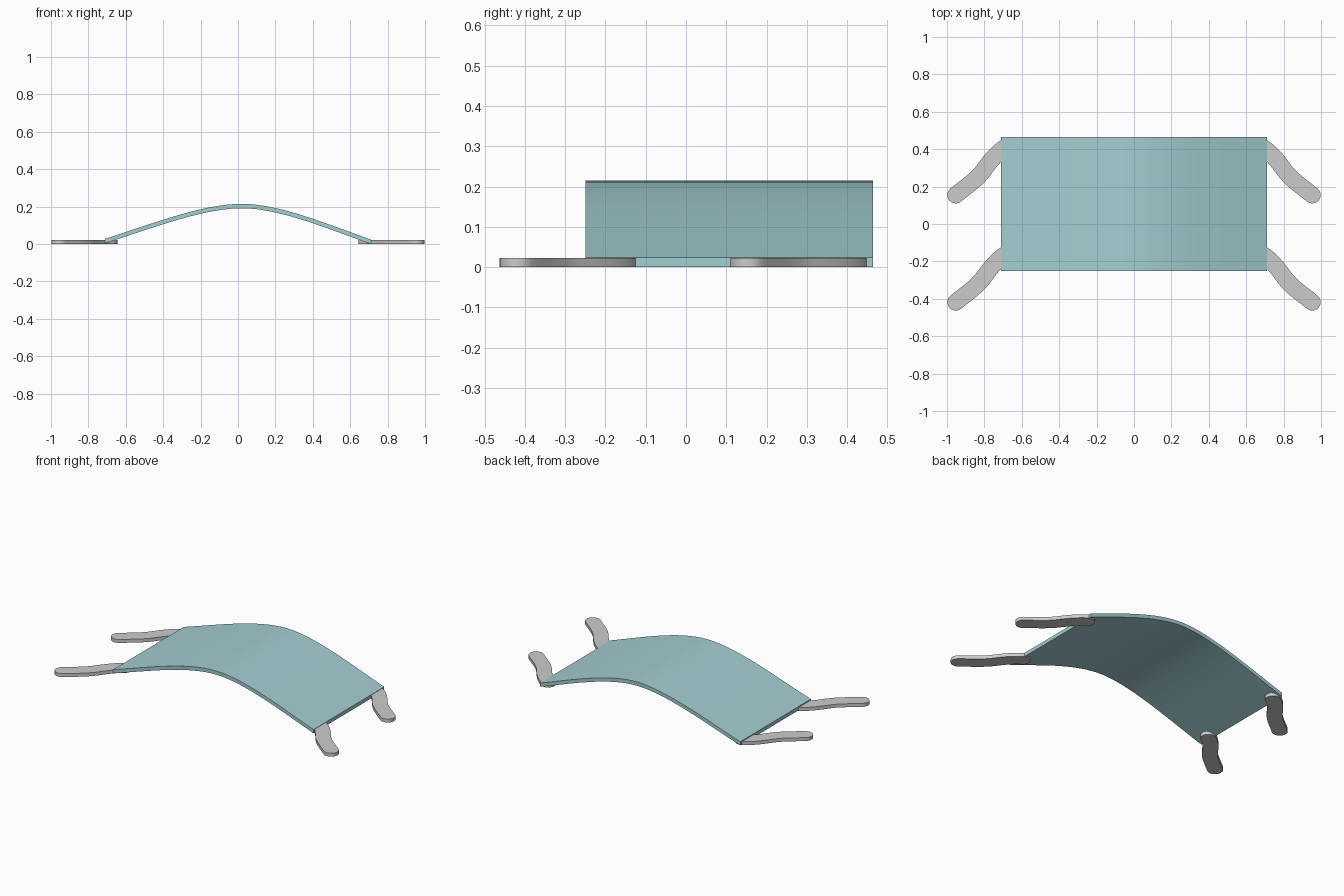
import bpy, bmesh
from math import pi, cos, sin, atan2
from mathutils import Vector
from mathutils.geometry import interpolate_bezier

if "Cube" in bpy.data.objects:
    bpy.data.objects.remove(bpy.data.objects["Cube"])


def bezier_chain(knots, steps):
    """knots: (handle_in, point, handle_out) triples"""
    pts = []
    for a, b in zip(knots, knots[1:]):
        seg = interpolate_bezier(Vector(a[1]), Vector(a[2]), Vector(b[0]), Vector(b[1]), steps)
        pts += seg if not pts else seg[1:]
    return pts


def extrude_outline(name, pts, vec, color=None):
    bm = bmesh.new()
    face = bm.faces.new([bm.verts.new(p) for p in pts])
    res = bmesh.ops.extrude_face_region(bm, geom=[face])
    bmesh.ops.translate(bm, vec=vec, verts=[v for v in res["geom"] if isinstance(v, bmesh.types.BMVert)])
    bmesh.ops.recalc_face_normals(bm, faces=bm.faces)
    mesh = bpy.data.meshes.new(name)
    bm.to_mesh(mesh)
    bm.free()
    obj = bpy.data.objects.new(name, mesh)
    bpy.context.collection.objects.link(obj)
    if color:
        mat = bpy.data.materials.new(name + "_material")
        mat.diffuse_color = color
        mat.use_nodes = True
        mat.node_tree.nodes["Principled BSDF"].inputs["Base Color"].default_value = mat.diffuse_color
        mesh.materials.append(mat)
    bpy.ops.object.select_all(action='DESELECT')
    obj.select_set(True)
    bpy.context.view_layer.objects.active = obj
    bpy.ops.object.shade_smooth_by_angle(angle=pi / 6)
    return obj


# Arched panel: bottom curve plus the same curve raised by the thickness
arch = bezier_chain([
    ((-0.71, 0.004), (-0.71, 0.004), (-0.47, 0.080)),
    ((-0.19, 0.191), (0.02, 0.191), (0.22, 0.191)),
    ((0.47, 0.085), (0.71, 0.0), (0.71, 0.0))], 16)
outline = [Vector((p.x, -0.25, p.y)) for p in arch]
outline += [Vector((p.x, -0.25, p.y + 0.024)) for p in reversed(arch)]
extrude_outline("arched_panel", outline, Vector((0, 0.715, 0)), (0.37, 0.62, 0.65, 1))

# Wavy flat legs with rounded ends, mirrored left and right
RADIUS = 0.045
path = bezier_chain([
    ((0.69, -0.165), (0.69, -0.165), (0.735, -0.192)),
    ((0.775, -0.245), (0.805, -0.287), (0.84, -0.335)),
    ((0.90, -0.375), (0.953, -0.418), (0.953, -0.418))], 10)


def leg_outline():
    left, right, angles = [], [], []
    for i, p in enumerate(path):
        d = path[min(i + 1, len(path) - 1)] - path[max(i - 1, 0)]
        a = atan2(d.y, d.x)
        angles.append(a)
        n = Vector((-sin(a), cos(a), 0)) * RADIUS
        left.append(p.to_3d() + n)
        right.append(p.to_3d() - n)

    def cap(c, start):
        return [c.to_3d() + RADIUS * Vector((cos(start - pi * k / 10), sin(start - pi * k / 10), 0))
                for k in range(1, 10)]
    return (left + cap(path[-1], angles[-1] + pi / 2) + right[::-1]
            + cap(path[0], angles[0] - pi / 2))


for row, dy in (("front", 0.0), ("back", 0.573)):
    for side, s in (("right", 1), ("left", -1)):
        pts = [Vector((s * p.x, p.y + dy, 0)) for p in leg_outline()]
        extrude_outline(f"{row}_{side}_leg", pts, Vector((0, 0, 0.022)))
